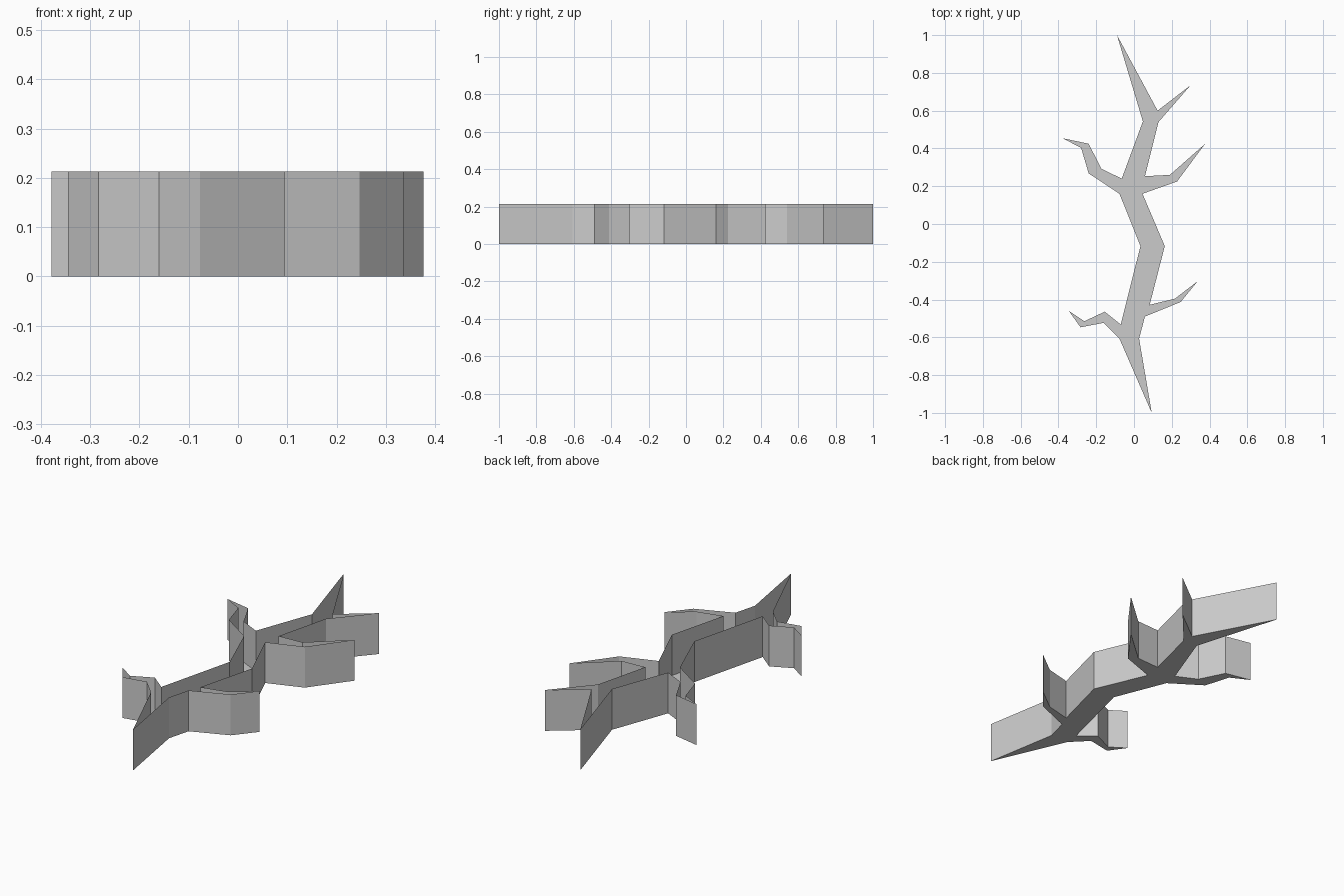
import bpy, bmesh
from mathutils import Vector

if "Cube" in bpy.data.objects:
    bpy.data.objects.remove(bpy.data.objects["Cube"])

HEIGHT = 0.213

# Outline of the jagged crack, walked as trunk corners and side branches
right_side = [
    (-0.09, 1.0), (0.125, 0.60),                                # far tip
    (0.30, 0.735), (0.13, 0.54),                                # upper spur
    (0.058, 0.253), (0.19, 0.26), (0.376, 0.424), (0.228, 0.225),  # middle branch
    (0.045, 0.16), (0.163, -0.117),                             # trunk elbow
    (0.083, -0.428), (0.217, -0.395), (0.337, -0.303), (0.247, -0.413),  # lower branch
    (0.058, -0.49), (0.027, -0.607),
]
left_side = [
    (0.094, -1.0), (-0.077, -0.607),                            # near tip
    (-0.16, -0.523), (-0.283, -0.547), (-0.345, -0.46),
    (-0.263, -0.515), (-0.155, -0.464), (-0.07, -0.532),        # lower branch
    (0.034, -0.117), (-0.077, 0.16),                            # trunk elbow
    (-0.24, 0.268), (-0.28, 0.403), (-0.378, 0.454),
    (-0.24, 0.425), (-0.173, 0.293), (-0.065, 0.24),            # upper branch
    (0.047, 0.543),
]

# Closed floor with walls raised from its rim; the top stays open
bm = bmesh.new()
floor = bm.faces.new([bm.verts.new((x, y, 0)) for x, y in right_side + left_side])
rim = bmesh.ops.extrude_edge_only(bm, edges=list(floor.edges))["geom"]
bmesh.ops.translate(bm, vec=Vector((0, 0, HEIGHT)),
                    verts=[g for g in rim if isinstance(g, bmesh.types.BMVert)])
bmesh.ops.recalc_face_normals(bm, faces=bm.faces[:])
# Keep the floor facing down and the walls facing out
bm.faces.ensure_lookup_table()
bm.normal_update()
bottom = min(bm.faces, key=lambda f: f.calc_center_median().z)
if bottom.normal.z > 0:
    bmesh.ops.reverse_faces(bm, faces=bm.faces[:])

mesh = bpy.data.meshes.new("ground_crack")
bm.to_mesh(mesh)
bm.free()
bpy.context.collection.objects.link(bpy.data.objects.new("ground_crack", mesh))
